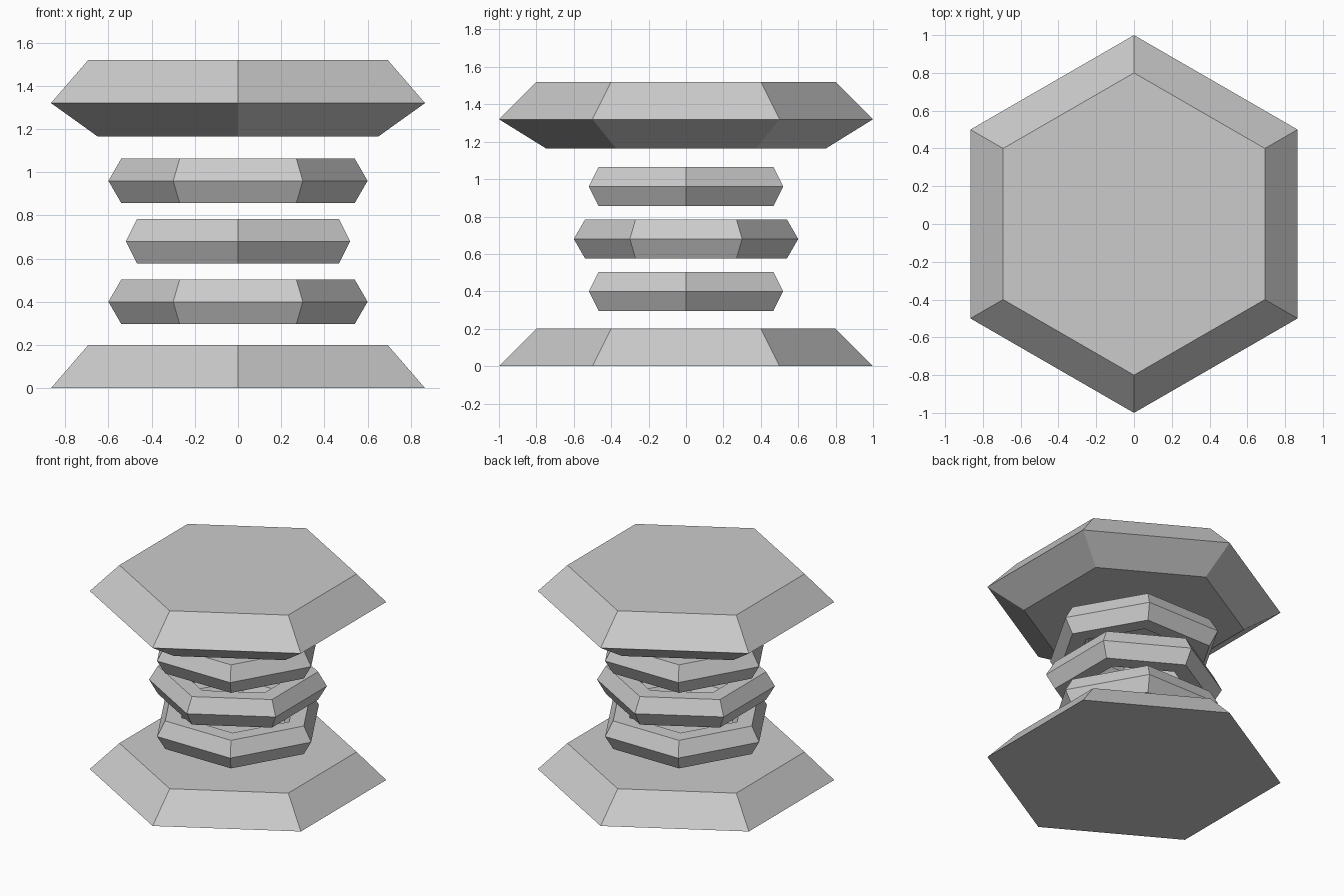
import bpy
from math import pi

if "Cube" in bpy.data.objects:
    bpy.data.objects.remove(bpy.data.objects["Cube"])


def hex_frustum(name, levels):
    """Closed hexagonal solid from (radius, z) levels, corners on the y axis."""
    import bmesh
    from math import cos, sin
    bm = bmesh.new()
    loops = []
    for r, z in levels:
        loops.append([bm.verts.new((r * cos(pi / 6 + k * pi / 3),
                                    r * sin(pi / 6 + k * pi / 3), z))
                      for k in range(6)])
    for low, high in zip(loops, loops[1:]):
        for k in range(6):
            n = (k + 1) % 6
            bm.faces.new((low[k], low[n], high[n], high[k]))
    bm.faces.new(loops[0][::-1])
    bm.faces.new(loops[-1])
    mesh = bpy.data.meshes.new(name)
    bm.to_mesh(mesh)
    bm.free()
    obj = bpy.data.objects.new(name, mesh)
    bpy.context.collection.objects.link(obj)


# Bottom and top plates
hex_frustum("base_plate", [(1.0, 0.0), (0.8, 0.2)])
hex_frustum("top_plate", [(0.75, 1.165), (1.0, 1.32), (0.8, 1.52)])

# Floating rings: six-sided tori, the middle one turned by half a side
for i in range(3):
    bpy.ops.mesh.primitive_torus_add(
        major_segments=6, minor_segments=6,
        major_radius=0.48, minor_radius=0.12,
        location=(0, 0, 0.4 + 0.28 * i),
        rotation=(0, 0, pi / 6 if i == 1 else 0))
    bpy.context.object.name = f"ring_{i + 1}"
